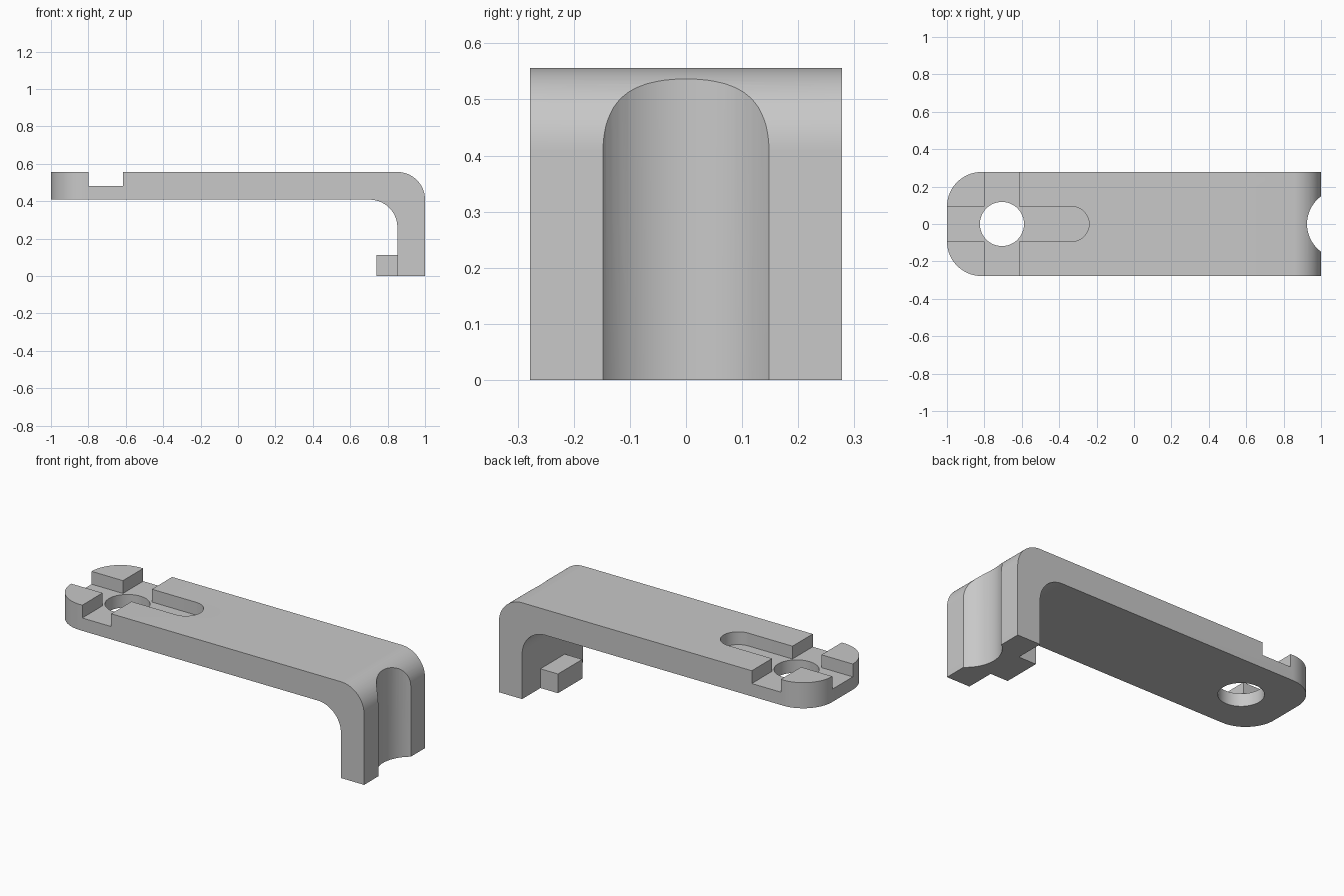
import bpy, bmesh, math
from mathutils import Vector

if "Cube" in bpy.data.objects:
    bpy.data.objects.remove(bpy.data.objects["Cube"], do_unlink=True)

LENGTH, WIDTH, HEIGHT, THICK = 2.0, 0.556, 0.556, 0.148
X1, Y1 = LENGTH / 2, WIDTH / 2
HOLE_X, HOLE_R = -0.706, 0.118
SLOT_Z, SLOT_HALF = 0.482, 0.093

grey = bpy.data.materials.new("light grey")
grey.use_nodes = True
grey.diffuse_color = (0.58, 0.58, 0.58, 1)
grey.node_tree.nodes["Principled BSDF"].inputs["Base Color"].default_value = grey.diffuse_color


def add_object(name, bm):
    bmesh.ops.recalc_face_normals(bm, faces=bm.faces)
    mesh = bpy.data.meshes.new(name)
    bm.to_mesh(mesh)
    bm.free()
    mesh.materials.append(grey)
    ob = bpy.data.objects.new(name, mesh)
    bpy.context.collection.objects.link(ob)
    return ob


def prism(points, offset):
    """Extrude a closed outline of 3D points along offset."""
    bm = bmesh.new()
    face = bm.faces.new([bm.verts.new(p) for p in points])
    new = bmesh.ops.extrude_face_region(bm, geom=[face])["geom"]
    bmesh.ops.translate(bm, vec=Vector(offset),
                        verts=[v for v in new if isinstance(v, bmesh.types.BMVert)])
    return bm


def box(x0, x1, y0, y1, z0, z1):
    return prism([(x0, y0, z0), (x1, y0, z0), (x1, y1, z0), (x0, y1, z0)], (0, 0, z1 - z0))


def arc(cx, r, z, a0, a1, steps):
    angles = [math.radians(a0 + (a1 - a0) * i / steps) for i in range(steps + 1)]
    return [(cx + r * math.cos(a), r * math.sin(a), z) for a in angles]


def round_edges(bm, radius, test):
    edges = [e for e in bm.edges if test((e.verts[0].co + e.verts[1].co) / 2,
                                         e.verts[0].co - e.verts[1].co)]
    bmesh.ops.bevel(bm, geom=edges, offset=radius, segments=20, profile=0.5, affect="EDGES")


# Bracket body: an L profile with rounded elbow and rounded end corners
low, inner = HEIGHT - THICK, X1 - THICK
profile = [(-X1, low), (inner, low), (inner, 0), (X1, 0), (X1, HEIGHT), (-X1, HEIGHT)]
bm = prism([(x, -Y1, z) for x, z in profile], (0, WIDTH, 0))
round_edges(bm, THICK, lambda m, d: abs(d.y) > 0.1 and m.x > 0 and m.z > 0.1)
round_edges(bm, 0.185, lambda m, d: abs(d.z) > 0.1 and m.x < -0.99)
body = add_object("bracket_body", bm)

# Cutters: round hole, cross slot, round-ended long slot, groove down the arm
slot_end = arc(-0.333, SLOT_HALF, SLOT_Z, -90, 90, 24)
slot = [(-1.1, -SLOT_HALF, SLOT_Z)] + slot_end + [(-1.1, SLOT_HALF, SLOT_Z)]
cutters = [
    add_object("cross_slot_cutter", box(-0.8, -0.615, -0.4, 0.4, SLOT_Z, 0.7)),
    add_object("long_slot_cutter", prism(slot, (0, 0, 0.3))),
    add_object("hole_cutter", prism(arc(HOLE_X, HOLE_R, 0.3, 0, 360, 48)[:-1], (0, 0, 0.4))),
    add_object("groove_cutter", prism(arc(1.109, 0.184, -0.1, 0, 360, 64)[:-1], (0, 0, 0.8))),
]
bpy.context.view_layer.objects.active = body
for cutter in cutters:
    mod = body.modifiers.new("cut", "BOOLEAN")
    mod.operation, mod.solver, mod.object = "DIFFERENCE", "EXACT", cutter
    bpy.ops.object.modifier_apply(modifier=mod.name)
    bpy.data.objects.remove(cutter, do_unlink=True)

# Small tab on the inner foot of the arm
add_object("foot_tab", box(0.74, inner, -0.111, 0.111, 0, 0.111))

# Smooth curved walls, sharp corners
for ob in bpy.context.selected_objects:
    ob.select_set(False)
body.select_set(True)
bpy.ops.object.shade_smooth_by_angle(angle=math.radians(30))
